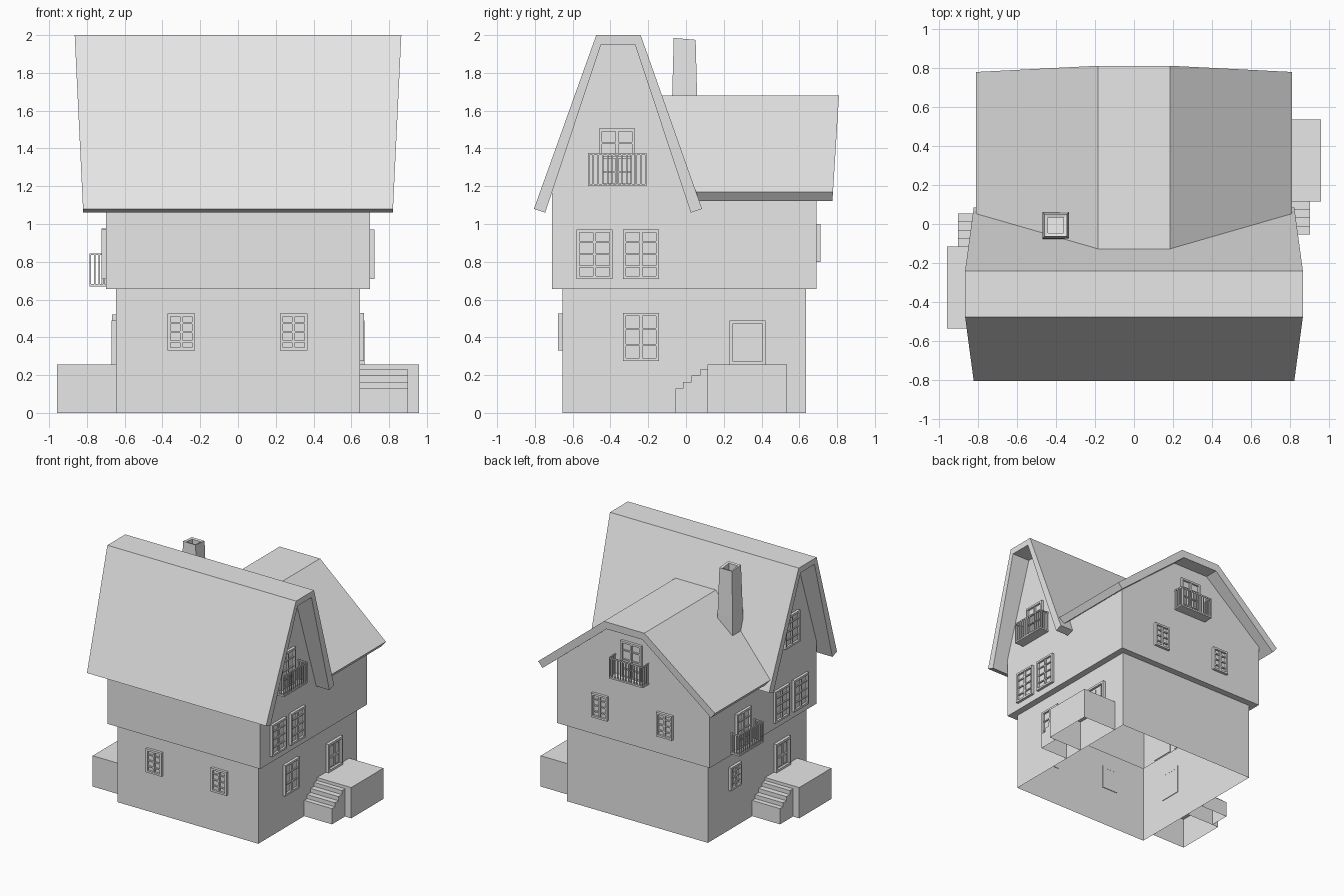
import bpy, bmesh
from math import radians
from mathutils import Matrix, Vector

cube = bpy.data.objects.get("Cube")
if cube:
    bpy.data.objects.remove(cube, do_unlink=True)

plaster = bpy.data.materials.new("light_grey")
plaster.use_nodes = True
plaster.diffuse_color = (0.8, 0.8, 0.8, 1)
plaster.node_tree.nodes["Principled BSDF"].inputs["Base Color"].default_value = (0.8, 0.8, 0.8, 1)


def finish(name, bm, open_bottom=False):
    bmesh.ops.recalc_face_normals(bm, faces=bm.faces)
    if open_bottom:
        base = [f for f in bm.faces if f.normal.z < -0.9 and f.calc_center_median().z < 0.01]
        bmesh.ops.delete(bm, geom=base, context="FACES")
    mesh = bpy.data.meshes.new(name)
    bm.to_mesh(mesh)
    bm.free()
    mesh.materials.append(plaster)
    ob = bpy.data.objects.new(name, mesh)
    bpy.context.collection.objects.link(ob)
    return ob


def face(bm, pts):
    return bm.faces.new([bm.verts.new(p) for p in pts])


def prism(name, a, b, open_bottom=False):
    """Solid between two matching outlines."""
    bm = bmesh.new()
    va, vb = [bm.verts.new(p) for p in a], [bm.verts.new(p) for p in b]
    n = len(a)
    for i in range(n):
        j = (i + 1) % n
        bm.faces.new([va[i], va[j], vb[j], vb[i]])
    bm.faces.new(va[::-1])
    bm.faces.new(vb)
    return finish(name, bm, open_bottom)


def box(bm, u0, u1, d0, d1, z0, z1):
    """Box on a wall: u across, d outward, z up."""
    size = Vector((u1 - u0, d1 - d0, z1 - z0))
    mid = Vector(((u0 + u1) / 2, -(d0 + d1) / 2, (z0 + z1) / 2))
    bmesh.ops.create_cube(bm, size=1, matrix=Matrix.Translation(mid) @ Matrix.Diagonal((*size, 1)))


# Wall frames: turn about z and distance outward, for each storey
TURN = {"front": 0, "left": 90, "back": 180, "right": 270}
LOW = {"front": 0.655, "left": 0.645, "back": 0.635, "right": 0.645}
HIGH = {"front": 0.71, "left": 0.70, "back": 0.69, "right": 0.70}


def mount(name, bm, side, storey, u, z):
    place = Matrix.Rotation(radians(TURN[side]), 4, "Z") @ Matrix.Translation((u, -storey[side], z))
    bmesh.ops.transform(bm, matrix=place, verts=bm.verts)
    return finish(name, bm)


def frame(bm, w, h, t=0.016, d=0.022):
    for s in (-1, 1):
        edge = s * (w / 2 - t / 2)
        box(bm, edge - t / 2, edge + t / 2, -0.005, d, 0, h)
    box(bm, -w / 2 + t, w / 2 - t, -0.005, d, h - t, h)
    box(bm, -w / 2 + t, w / 2 - t, -0.005, d, 0, t)


def window(name, side, storey, u, z, w, h, rows=4):
    bm = bmesh.new()
    frame(bm, w, h)
    box(bm, -w / 2 + 0.01, w / 2 - 0.01, -0.004, 0.005, 0.01, h - 0.01)
    box(bm, -0.008, 0.008, 0, 0.018, 0.016, h - 0.016)
    for i in range(1, rows):
        m = h * i / rows
        box(bm, -w / 2 + 0.016, w / 2 - 0.016, 0, 0.015, m - 0.005, m + 0.005)
    mount(name, bm, side, storey, u, z)


def door(name, side, u):
    bm = bmesh.new()
    w, h = 0.19, 0.235
    frame(bm, w, h, 0.018, 0.025)
    box(bm, -w / 2 + 0.01, w / 2 - 0.01, -0.004, 0.006, 0, h - 0.01)
    for s in (-1, 1):
        for z0, z1 in ((0.03, 0.1), (0.12, 0.2)):
            box(bm, s * 0.035 - 0.022, s * 0.035 + 0.022, 0, 0.012, z0, z1)
    mount(name, bm, side, LOW, u, 0.255)


def balcony(name, side, u, z):
    bm = bmesh.new()
    w, h, d, r = 0.155, 0.175, 0.085, 0.004
    box(bm, -w, w, 0, d, 0, 0.012)
    box(bm, -w, w, d - 2 * r, d, h - 0.01, h)
    for i in range(13):
        x = -w + r + i * (w - r) / 6
        box(bm, x - r, x + r, d - 2 * r, d, 0, h)
    for s in (-1, 1):
        x = s * (w - r)
        box(bm, x - r, x + r, 0, d, h - 0.01, h)
        for i in range(3):
            y = 0.01 + i * 0.024
            box(bm, x - r, x + r, y - r, y + r, 0, h)
    mount(name, bm, side, HIGH, u, z)


# Walls: open shell with an overhanging upper storey
bm = bmesh.new()
FLOOR = 0.655


def ring(v, z):
    x, f, b = v["left"], -v["front"], v["back"]
    return [(x, f, z), (x, b, z), (-x, b, z), (-x, f, z)]


loops = [ring(LOW, 0), ring(LOW, FLOOR), ring(HIGH, FLOOR)]
for lower, upper in zip(loops, loops[1:]):
    for i in range(4):
        j = (i + 1) % 4
        face(bm, [lower[i], lower[j], upper[j], upper[i]])
side_wall = [(-0.71, FLOOR), (0.69, FLOOR), (0.69, 1.21), (0.0, 1.21),
             (-0.26, 1.965), (-0.455, 1.965), (-0.71, 1.21)]
for x in (-0.70, 0.70):
    face(bm, [(x, y, z) for y, z in side_wall])
back_wall = [(-0.70, FLOOR), (0.70, FLOOR), (0.70, 1.21), (0.175, 1.64), (-0.175, 1.64), (-0.70, 1.21)]
face(bm, [(x, 0.69, z) for x, z in back_wall])
face(bm, [(x, -0.71, z) for x, z in ((-0.7, FLOOR), (0.7, FLOOR), (0.7, 1.21), (-0.7, 1.21))])
bmesh.ops.remove_doubles(bm, verts=bm.verts, dist=0.0005)
finish("walls", bm)

# Main roof: steep folded slab, ends flaring toward the ridge
main = [(-0.805, 1.08), (-0.475, 2.0), (-0.24, 2.0), (0.085, 1.08),
        (0.025, 1.06), (-0.27, 1.95), (-0.45, 1.95), (-0.745, 1.06)]


def main_end(s):
    return [(s * (0.82 + 0.048 * (z - 1.07)), y, z) for y, z in main]


prism("main_roof", main_end(-1), main_end(1))

# Rear roof: lower folded slab running into the main roof
half = [(0.81, 1.17), (0.185, 1.68)]
inner = [(0.164, 1.62), (0.772, 1.123)]
rear = half + [(-x, z) for x, z in half[::-1]] + [(-x, z) for x, z in inner[::-1]] + inner
prism("rear_roof",
      [(x, 0.058 - (z - 1.08) * 0.353, z) for x, z in rear],
      [(x, 0.775 + (z - 1.12) * 0.0625, z) for x, z in rear])

# Chimney: tapered square stack with a hollow top
bm = bmesh.new()
rings = []
for r, z in ((0.07, 1.35), (0.068, 1.6), (0.058, 1.98), (0.04, 1.975), (0.04, 1.8)):
    rings.append([bm.verts.new((-0.4 + a * r, -0.007 + b * r, z - 0.005 * b))
                  for a, b in ((-1, -1), (1, -1), (1, 1), (-1, 1))])
for p, q in zip(rings, rings[1:]):
    for i in range(4):
        bm.faces.new([p[i], p[(i + 1) % 4], q[(i + 1) % 4], q[i]])
bm.faces.new(rings[0])
bm.faces.new(rings[-1])
finish("chimney", bm)

# Entrances: landing, steps and door on both sides, turned half round
steps = [(-0.055, 0)]
for y, z in ((-0.055, 0.13), (-0.015, 0.163), (0.03, 0.197), (0.075, 0.23)):
    steps += [(y, steps[-1][1]), (y, z)] if steps[-1][1] else [(y, z)]
steps += [(0.115, 0.23), (0.115, 0)]
landing = [(0.115, 0), (0.115, 0.255), (0.535, 0.255), (0.535, 0)]
for s, side in ((1, "left"), (-1, "right")):
    for part, outline, out in (("steps", steps, 0.90), ("landing", landing, 0.957)):
        prism(f"{side}_{part}", [(s * 0.645, s * y, z) for y, z in outline],
              [(s * out, s * y, z) for y, z in outline], True)
    door(f"{side}_door", side, 0.325)

# Windows
for i, u in enumerate((-0.3, 0.295)):
    window(f"front_window_{i}", "front", LOW, u, 0.33, 0.145, 0.195)
    window(f"back_window_{i}", "back", HIGH, u, 0.80, 0.145, 0.2)
for s, side in ((1, "left"), (-1, "right")):
    for i, y in enumerate((-0.485, -0.238)):
        window(f"{side}_upper_window_{i}", side, HIGH, s * y, 0.71, 0.19, 0.26)
window("left_lower_window", "left", LOW, -0.238, 0.275, 0.19, 0.255, 3)
window("right_lower_window", "right", LOW, -0.29, 0.33, 0.145, 0.19)
window("right_gable_window", "right", HIGH, 0.37, 1.27, 0.19, 0.26)

# Balconies with glazed doors
for side, u, z in (("left", -0.365, 1.2), ("back", -0.01, 1.2), ("right", -0.265, 0.67)):
    window(f"{side}_balcony_door", side, HIGH, u, z, 0.19, 0.305)
    balcony(f"{side}_balcony", side, u, z)
